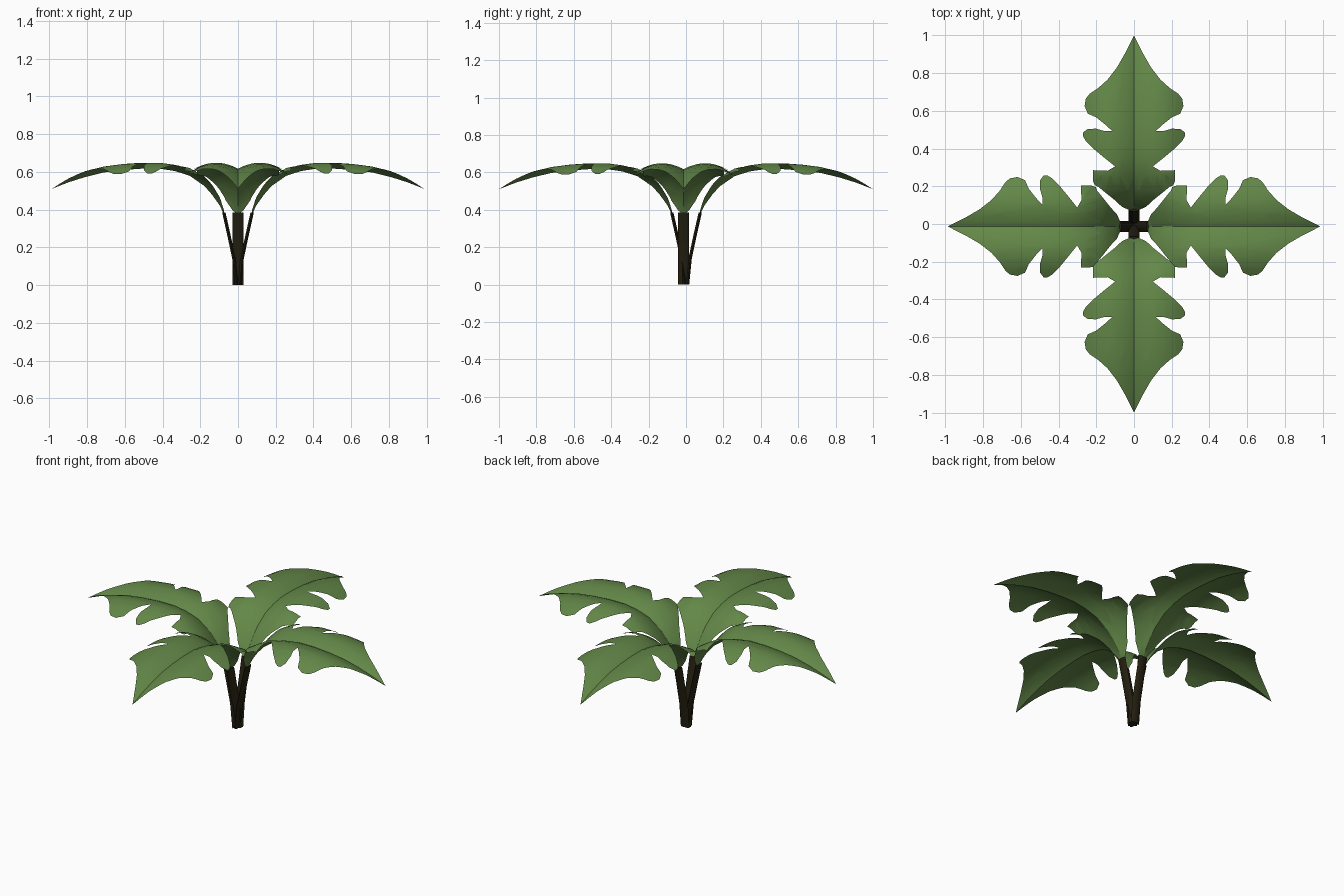
import bpy, bmesh, math
from mathutils import Matrix, Vector

if "Cube" in bpy.data.objects:
    bpy.data.objects.remove(bpy.data.objects["Cube"])


def material(name, rgb):
    m = bpy.data.materials.new(name)
    m.diffuse_color = (*rgb, 1)
    m.use_nodes = True
    m.node_tree.nodes["Principled BSDF"].inputs["Base Color"].default_value = m.diffuse_color
    return m


GREEN = material("leaf green", (0.125, 0.245, 0.065))
BROWN = material("dark stalk brown", (0.018, 0.014, 0.005))

# Half outline of a leaf: (half width, distance from centre)
OUTLINE = [(0, 0.075), (0.028, 0.075), (0.065, 0.092), (0.10, 0.125), (0.15, 0.165),
           (0.19, 0.198), (0.208, 0.205), (0.216, 0.225), (0.217, 0.285), (0.14, 0.282),
           (0.10, 0.305), (0.15, 0.345), (0.21, 0.395), (0.255, 0.44), (0.27, 0.465),
           (0.27, 0.485), (0.245, 0.504), (0.20, 0.505), (0.155, 0.492), (0.115, 0.492),
           (0.15, 0.525), (0.20, 0.565), (0.245, 0.585), (0.262, 0.625), (0.255, 0.665),
           (0.235, 0.69), (0.19, 0.72), (0.14, 0.765), (0.09, 0.83), (0.05, 0.90),
           (0.02, 0.96), (0, 1.0)]
# Height of the midrib: (distance, z)
MIDRIB = [(0.06, 0.35), (0.075, 0.375), (0.10, 0.425), (0.14, 0.48), (0.18, 0.525),
          (0.26, 0.58), (0.34, 0.605), (0.42, 0.617), (0.52, 0.617), (0.62, 0.61),
          (0.72, 0.597), (0.82, 0.573), (0.91, 0.545), (1.0, 0.51)]
STALK = [(0.008, 0.0), (0.022, 0.14), (0.050, 0.27), (0.076, 0.385)]


def midrib(r):
    for (r0, z0), (r1, z1) in zip(MIDRIB, MIDRIB[1:]):
        if r <= r1:
            return z0 + (z1 - z0) * (r - r0) / (r1 - r0)
    return MIDRIB[-1][1]


def finish(bm, name, mat, place):
    bm.transform(place)
    me = bpy.data.meshes.new(name)
    bm.to_mesh(me)
    bm.free()
    me.materials.append(mat)
    ob = bpy.data.objects.new(name, me)
    bpy.context.collection.objects.link(ob)
    for p in me.polygons:
        p.use_smooth = True
    bpy.ops.object.select_all(action='DESELECT')
    ob.select_set(True)
    bpy.context.view_layer.objects.active = ob
    bpy.ops.object.shade_smooth_by_angle(angle=math.radians(50))


def leaf(name, place):
    bm = bmesh.new()
    for s in (1, -1):
        pts = [(s * w, r, 0) for w, r in OUTLINE]
        if s < 0:
            pts.reverse()
        bm.faces.new([bm.verts.new(p) for p in pts])
    bmesh.ops.remove_doubles(bm, verts=bm.verts[:], dist=1e-5)
    bmesh.ops.triangulate(bm, faces=bm.faces[:])

    # grid cuts so the blade can bend
    def cut(co, no):
        bmesh.ops.bisect_plane(bm, geom=bm.verts[:] + bm.edges[:] + bm.faces[:],
                               plane_co=co, plane_no=no, dist=1e-5)
    for r, _ in MIDRIB[2:-1]:
        cut((0, r, 0), (0, 1, 0))
    for w in (0.03, 0.07, 0.12, 0.17, 0.22):
        cut((w, 0, 0), (1, 0, 0))
        cut((-w, 0, 0), (1, 0, 0))
    # channelled middle, drooping edges
    for v in bm.verts:
        w, r = abs(v.co.x), v.co.y
        rise = 0.55 + 0.3 * max(0, 1 - r / 0.35)
        v.co.z = midrib(r) + rise * w - 2.4 * w * w
    bmesh.ops.recalc_face_normals(bm, faces=bm.faces[:])
    if sum(f.normal.z for f in bm.faces) < 0:
        bmesh.ops.reverse_faces(bm, faces=bm.faces[:])
    finish(bm, name, GREEN, place)


def stalk(name, place):
    # flattened six-sided stem swept up the path
    bm = bmesh.new()
    section = [(0.029, 0), (0.018, 0.009), (-0.018, 0.009),
               (-0.029, 0), (-0.018, -0.009), (0.018, -0.009)]
    rings = [[bm.verts.new((x, r + t, z)) for x, t in section] for r, z in STALK]
    for a, b in zip(rings, rings[1:]):
        for i in range(6):
            j = (i + 1) % 6
            bm.faces.new((a[i], a[j], b[j], b[i]))
    bm.faces.new(rings[0][::-1])
    bm.faces.new(rings[-1])
    bmesh.ops.recalc_face_normals(bm, faces=bm.faces[:])
    finish(bm, name, BROWN, place)


# Four leaves, one each way
for i, side in enumerate(("back", "left", "front", "right")):
    offset = Vector((0, -0.013, 0)) if i % 2 else Vector((0, 0, 0))
    scale = Matrix.Diagonal((1, 0.987 if i % 2 else 1, 1, 1))
    place = Matrix.Translation(offset) @ Matrix.Rotation(i * math.pi / 2, 4, 'Z') @ scale
    leaf(side + "_leaf", place)
    stalk(side + "_stalk", place)
